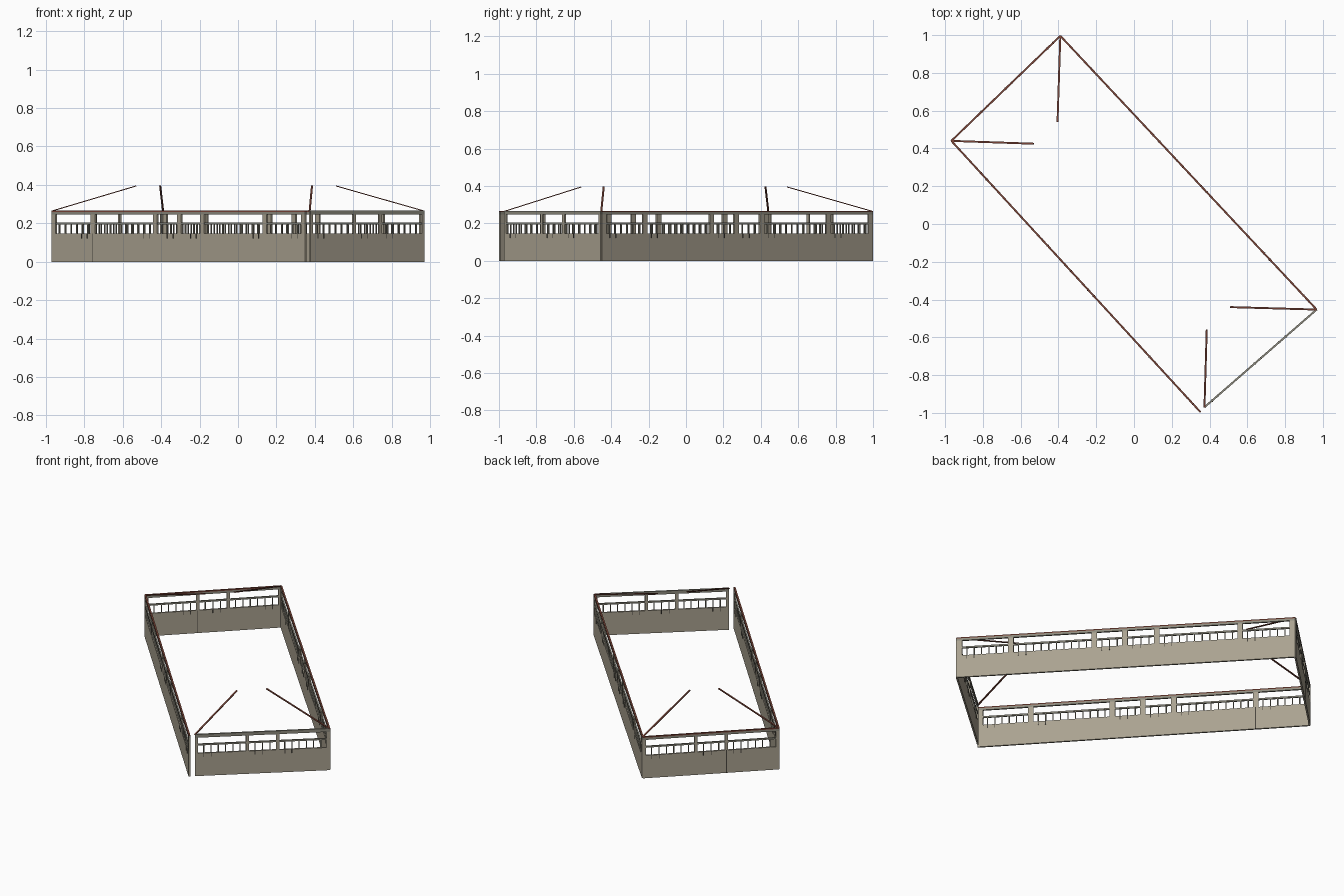
import bpy
from mathutils import Vector, Matrix

cube = bpy.data.objects.get("Cube")
if cube:
    bpy.data.objects.remove(cube)


def material(name, rgb):
    m = bpy.data.materials.new(name)
    m.use_nodes = True
    m.diffuse_color = (*rgb, 1)
    m.node_tree.nodes["Principled BSDF"].inputs["Base Color"].default_value = (*rgb, 1)
    return m


STONE = material("warm stone", (0.40, 0.36, 0.28))
TRIM = material("grey trim", (0.27, 0.26, 0.21))
RED = material("red brown tile", (0.20, 0.06, 0.04))
DARK = material("dark iron", (0.06, 0.055, 0.045))

BOX_FACES = [(0, 1, 3, 2), (4, 6, 7, 5), (0, 4, 5, 1),
             (2, 3, 7, 6), (0, 2, 6, 4), (1, 5, 7, 3)]


def boxes(name, specs, mat, matrix):
    """One object made of several boxes, each given as (low corner, high corner)."""
    verts, faces = [], []
    for lo, hi in specs:
        base = len(verts)
        verts += [(x, y, z) for x in (lo[0], hi[0])
                  for y in (lo[1], hi[1]) for z in (lo[2], hi[2])]
        faces += [[base + i for i in f] for f in BOX_FACES]
    mesh = bpy.data.meshes.new(name)
    mesh.from_pydata(verts, [], faces)
    mesh.materials.append(mat)
    obj = bpy.data.objects.new(name, mesh)
    obj.matrix_world = matrix
    bpy.context.collection.objects.link(obj)
    return obj


def frame(a, b):
    """Local x runs from a to b, local z stays as upright as it can."""
    x = (b - a).normalized()
    y = Vector((0, 0, 1)).cross(x).normalized()
    z = x.cross(y)
    m = Matrix((x, y, z)).transposed().to_4x4()
    m.translation = a
    return m


WALL_TOP, RAIL_LOW, RAIL_TOP = 0.146, 0.195, 0.205
BEAM_LOW, BEAM_TOP, ROOF_EDGE = 0.246, 0.26, 0.267
HALF = 0.005


def build_side(name, a, b, stops, post_width, tiled, seam=None):
    a, b = Vector((*a, 0)), Vector((*b, 0))
    length, m = (b - a).length, frame(a, b)

    def bar(x0, x1, half, z0, z1):
        return (x0, -half, z0), (x1, half, z1)

    # solid lower wall and top beam
    boxes(name + "_wall", [bar(0, length, HALF, 0, WALL_TOP)], STONE, m)
    boxes(name + "_beam", [bar(0, length, HALF, BEAM_LOW, BEAM_TOP)], TRIM, m)
    boxes(name + "_roof_edge", [bar(0, length, HALF, BEAM_TOP, ROOF_EDGE)],
          RED if tiled else TRIM, m)

    # posts, including both ends
    half = post_width / 2
    centres = [half] + [t * length for t in stops] + [length - half]
    boxes(name + "_posts", [bar(c - half, c + half, HALF, WALL_TOP, BEAM_LOW)
                            for c in centres], STONE, m)

    # handrail and evenly spaced balusters between the posts
    boxes(name + "_handrail", [bar(0, length, 0.004, RAIL_LOW, RAIL_TOP)], TRIM, m)
    balusters, brackets = [], []
    for left, right in zip(centres, centres[1:]):
        count = max(2, round((right - left) / 0.045))
        for i in range(1, count):
            x = left + (right - left) * i / count
            balusters.append(bar(x - 0.003, x + 0.003, 0.003, WALL_TOP, RAIL_LOW))
        # a pair of fixing straps hung over the wall
        for i in (1, 2):
            x = left + (right - left) * i / count
            brackets.append(bar(x - 0.002, x + 0.002, HALF + 0.002, 0.122, WALL_TOP))
    boxes(name + "_balusters", balusters, TRIM, m)
    boxes(name + "_straps", brackets, DARK, m)

    # narrow joint in the lower wall
    if seam:
        x = seam * length
        boxes(name + "_joint", [bar(x - 0.002, x + 0.002, HALF + 0.001, 0, WALL_TOP)], DARK, m)


BACK, RIGHT, LEFT = (-0.39, 0.996), (-0.967, 0.44), (0.967, -0.453)
FRONT_LONG, FRONT_SHORT = (0.352, -0.996), (0.373, -0.97)
LONG_STOPS = (0.16, 0.406, 0.497, 0.591, 0.837)
SHORT_STOPS = (0.39, 0.615)

build_side("left_long", LEFT, BACK, LONG_STOPS, 0.032, True)
build_side("right_long", FRONT_LONG, RIGHT, LONG_STOPS, 0.032, True, 0.837)
build_side("back_short", BACK, RIGHT, SHORT_STOPS, 0.018, True, 0.615)
build_side("front_short", FRONT_SHORT, LEFT, SHORT_STOPS, 0.018, False)

# sloping hip rafters, one from each corner
for name, foot, tip in (("back", BACK, (-0.405, 0.54)), ("right", RIGHT, (-0.53, 0.425)),
                        ("left", LEFT, (0.51, -0.44)), ("front", FRONT_SHORT, (0.385, -0.56))):
    a, b = Vector((*foot, 0.264)), Vector((*tip, 0.394))
    boxes(name + "_hip_rafter",
          [((0, -HALF, -0.002), ((b - a).length, HALF, 0.003))], RED, frame(a, b))
